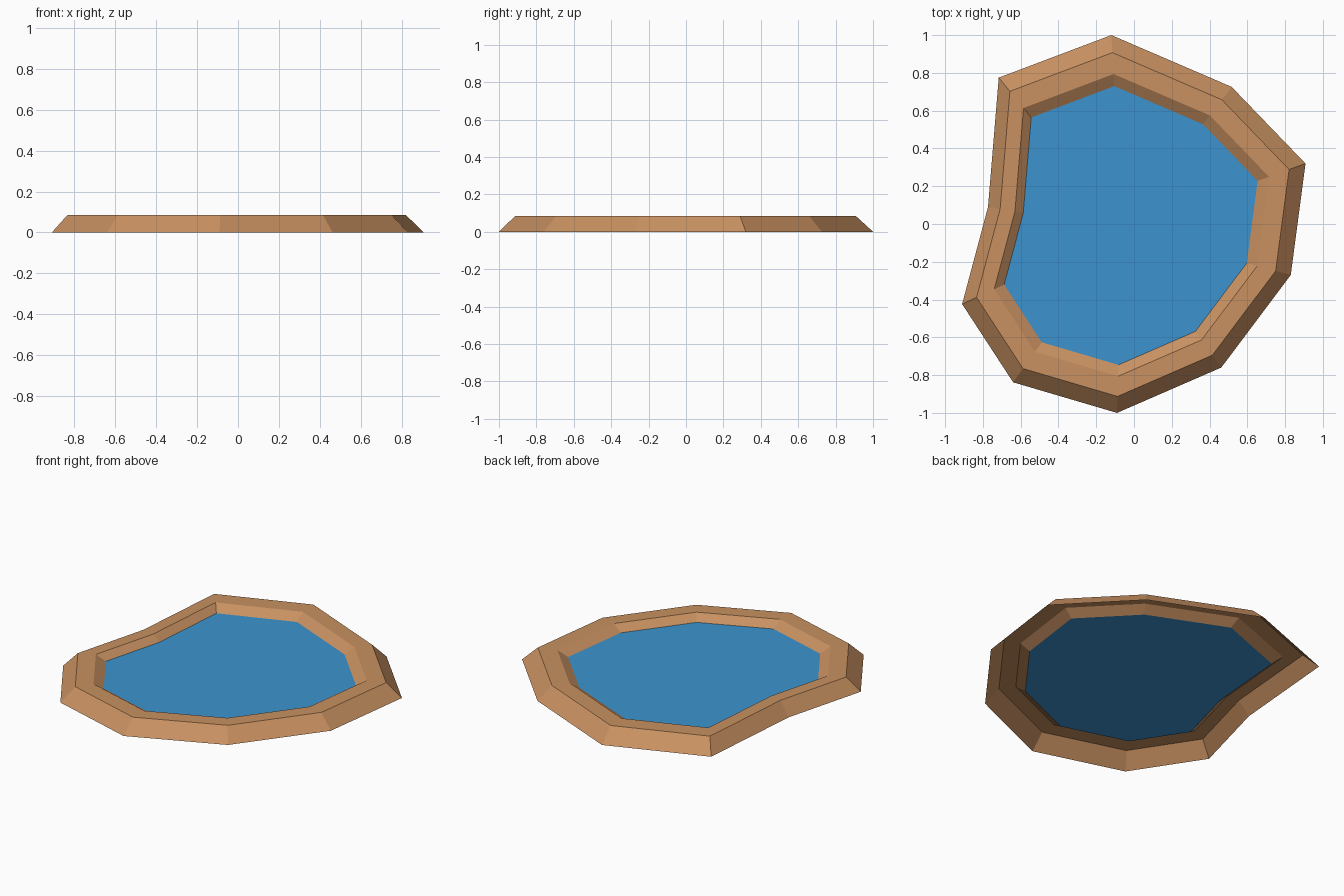
import bpy

if "Cube" in bpy.data.objects:
    bpy.data.objects.remove(bpy.data.objects["Cube"])

# Irregular ten-sided pond outline at ground level (counter-clockwise)
OUTLINE = [(-0.12, 1.0), (-0.716, 0.775), (-0.773, 0.09), (-0.91, -0.424),
           (-0.64, -0.838), (-0.09, -1.0), (0.462, -0.76), (0.83, -0.27),
           (0.908, 0.32), (0.517, 0.726)]
CENTRE = (-0.06, -0.03)
WATER_SCALE, WATER_Z, RIM_Z = 0.738, 0.047, 0.085


def ring(scale, z):
    """Outline scaled about the pond centre, at height z."""
    cx, cy = CENTRE
    return [(cx + (x - cx) * scale, cy + (y - cy) * scale, z) for x, y in OUTLINE]


def material(name, colour):
    m = bpy.data.materials.new(name)
    m.diffuse_color = (*colour, 1)
    m.use_nodes = True
    m.node_tree.nodes["Principled BSDF"].inputs["Base Color"].default_value = m.diffuse_color
    return m


def add_object(name, verts, faces, mat):
    mesh = bpy.data.meshes.new(name)
    mesh.from_pydata(verts, [], faces)
    mesh.materials.append(mat)
    ob = bpy.data.objects.new(name, mesh)
    bpy.context.collection.objects.link(ob)
    return ob


earth = material("earth brown", (0.58, 0.283, 0.12))
blue = material("water blue", (0.045, 0.296, 0.63))

# Bank: sloped outer wall, flat top, sloped inner wall (open underneath)
n = len(OUTLINE)
levels = [(1.0, 0.0), (0.91, RIM_Z), (0.80, RIM_Z), (WATER_SCALE, WATER_Z)]
verts = [v for s, z in levels for v in ring(s, z)]
faces = [(r * n + i, r * n + (i + 1) % n, (r + 1) * n + (i + 1) % n, (r + 1) * n + i)
         for r in range(len(levels) - 1) for i in range(n)]
add_object("pond_bank", verts, faces, earth)

# Water: one flat sheet closing the inner wall
add_object("water_surface", ring(WATER_SCALE, WATER_Z), [tuple(range(n))], blue)
